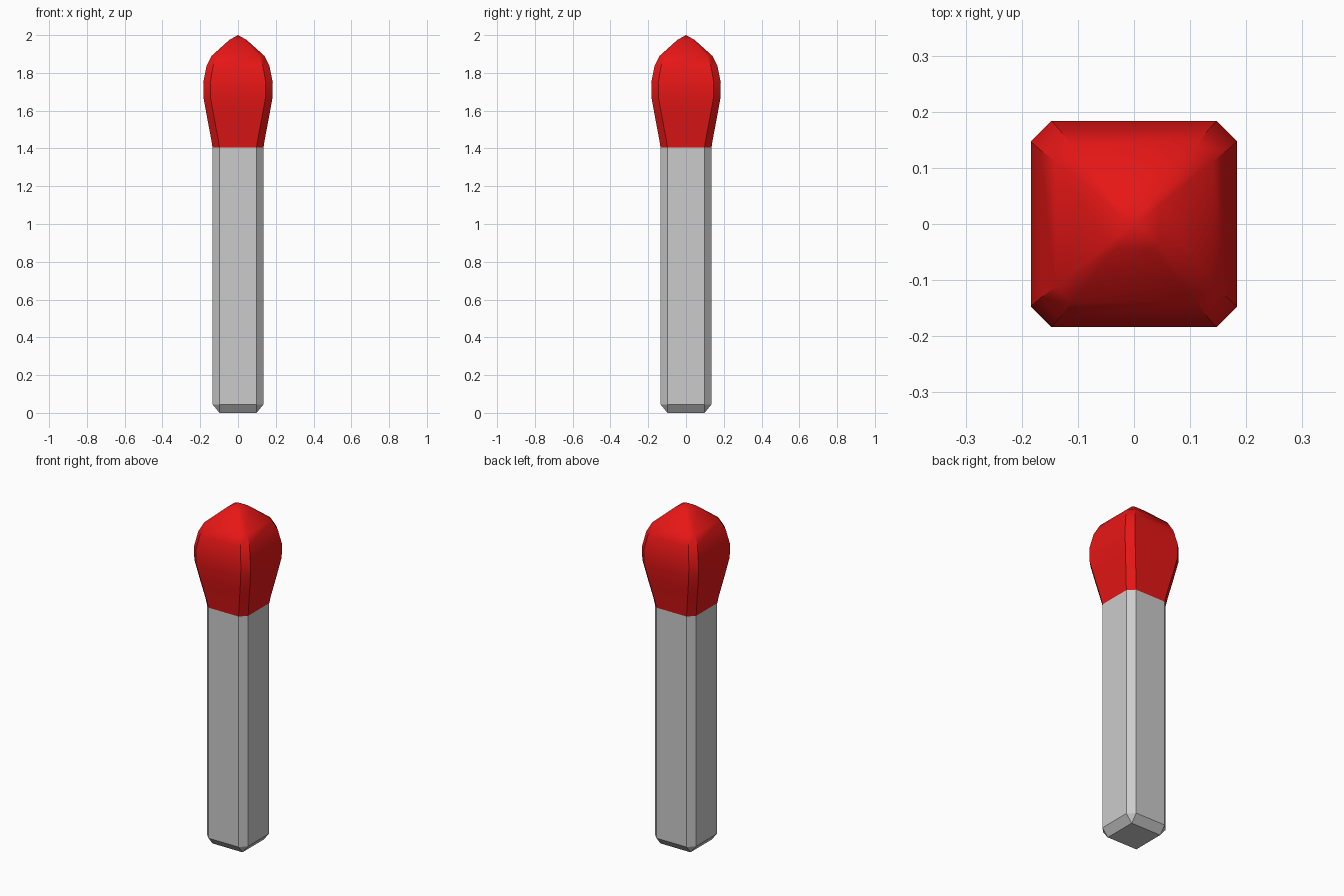
import bpy, bmesh, math

if "Cube" in bpy.data.objects:
    bpy.data.objects.remove(bpy.data.objects["Cube"])


def ring(bm, z, h, c):
    """Square ring of half width h with corners cut by c."""
    i = h - c
    pts = [(i, -h), (h, -i), (h, i), (i, h), (-i, h), (-h, i), (-h, -i), (-i, -h)]
    return [bm.verts.new((x, y, z)) for x, y in pts]


def loft(name, profile, cap_bottom=True, apex=None):
    bm = bmesh.new()
    rings = [ring(bm, *p) for p in profile]
    for a, b in zip(rings, rings[1:]):
        for k in range(8):
            n = (k + 1) % 8
            bm.faces.new((a[k], a[n], b[n], b[k]))
    if cap_bottom:
        bm.faces.new(rings[0][::-1])
    top = rings[-1]
    if apex:
        tip = bm.verts.new((0, 0, apex))
        for k in range(8):
            bm.faces.new((top[k], top[(k + 1) % 8], tip))
    # merge the doubled corners where the chamfer is zero
    bmesh.ops.remove_doubles(bm, verts=bm.verts[:], dist=1e-5)
    bmesh.ops.recalc_face_normals(bm, faces=bm.faces[:])
    me = bpy.data.meshes.new(name)
    bm.to_mesh(me)
    bm.free()
    ob = bpy.data.objects.new(name, me)
    bpy.context.collection.objects.link(ob)
    return ob


# stick: chamfered square bar with a bevelled foot
stick = loft("stick", [(0, 0.098, 0), (0.045, 0.135, 0.037), (1.405, 0.135, 0.037)])

# head: swollen bulb, closing to a soft four-sided point
head = loft("match_head", [
    (1.405, 0.135, 0.037), (1.45, 0.142, 0.037), (1.56, 0.163, 0.037),
    (1.67, 0.183, 0.037), (1.75, 0.184, 0.037), (1.835, 0.167, 0.035),
    (1.89, 0.140, 0.028), (1.975, 0.045, 0.012)], cap_bottom=False, apex=2.0)
red = bpy.data.materials.new("red")
red.diffuse_color = (0.8, 0.008, 0.008, 1)
red.use_nodes = True
red.node_tree.nodes["Principled BSDF"].inputs["Base Color"].default_value = red.diffuse_color
head.data.materials.append(red)
bpy.ops.object.select_all(action='DESELECT')
head.select_set(True)
bpy.context.view_layer.objects.active = head
bpy.ops.object.shade_smooth_by_angle(angle=math.radians(35))
